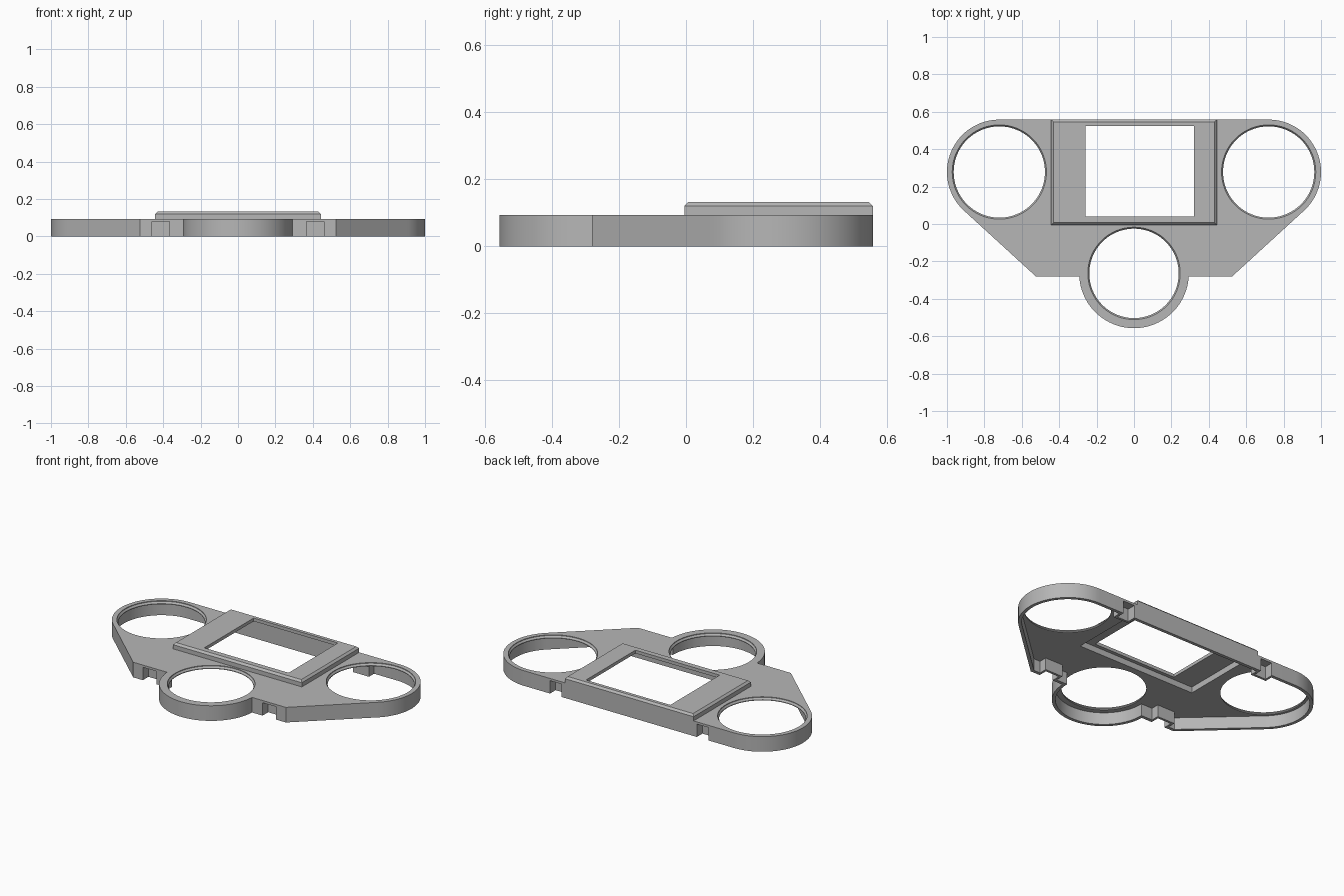
import bpy, bmesh
from math import sin, cos, radians, asin, sqrt

cube = bpy.data.objects.get("Cube")
if cube:
    bpy.data.objects.remove(cube, do_unlink=True)

grey = bpy.data.materials.new("matte grey")
grey.use_nodes = True
grey.diffuse_color = (0.47, 0.47, 0.47, 1)
grey.node_tree.nodes["Principled BSDF"].inputs["Base Color"].default_value = (0.47, 0.47, 0.47, 1)

TOP, UNDER, WALL = 0.094, 0.075, 0.02
SIDE = (0.72, 0.278, 0.28)       # side ring: x, y, radius
MID = (0, -0.264, 0.293)         # middle ring
CORNER = (0.525, -0.28)


def loft(name, *layers):
    """Solid through equal-length rings of (points, z)."""
    bm = bmesh.new()
    rings = [[bm.verts.new((x, y, z)) for x, y in pts] for pts, z in layers]
    bm.faces.new(rings[0][::-1])
    bm.faces.new(rings[-1])
    n = len(rings[0])
    for a, b in zip(rings, rings[1:]):
        for i in range(n):
            j = (i + 1) % n
            bm.faces.new((a[i], a[j], b[j], b[i]))
    bmesh.ops.recalc_face_normals(bm, faces=bm.faces[:])
    mesh = bpy.data.meshes.new(name)
    bm.to_mesh(mesh)
    bm.free()
    mesh.materials.append(grey)
    ob = bpy.data.objects.new(name, mesh)
    bpy.context.collection.objects.link(ob)
    return ob


def rect(x0, x1, y0, y1, inset=0):
    return [(x0 + inset, y0 + inset), (x1 - inset, y0 + inset),
            (x1 - inset, y1 - inset), (x0 + inset, y1 - inset)]


def box(name, x0, x1, y0, y1, z0, z1):
    return loft(name, (rect(x0, x1, y0, y1), z0), (rect(x0, x1, y0, y1), z1))


def arc(cx, cy, r, a0, a1, n):
    return [(cx + r * cos(radians(a0 + (a1 - a0) * i / n)),
             cy + r * sin(radians(a0 + (a1 - a0) * i / n))) for i in range(n + 1)]


def outline(w):
    """Outer contour moved inward by w: half of it, then mirrored."""
    mx, my, mr = MID
    edge = CORNER[1] + w
    end = asin((edge - my) / (mr - w)) * 180 / 3.14159265
    half = arc(mx, my, mr - w, -90, end, 32)
    half.append((CORNER[0] - 0.39 * w, edge))
    half += arc(SIDE[0], SIDE[1], SIDE[2] - w, -47.4, 90, 44)
    return half + [(-x, y) for x, y in reversed(half[1:])]


def combine(target, tool, operation):
    mod = target.modifiers.new(operation, "BOOLEAN")
    mod.operation, mod.solver, mod.object = operation, "EXACT", tool
    bpy.context.view_layer.objects.active = target
    bpy.ops.object.modifier_apply(modifier=mod.name)
    bpy.data.objects.remove(tool, do_unlink=True)


# Hollow shell, open underneath
body = loft("panel_housing", (outline(0), 0), (outline(0), TOP))
combine(body, loft("cavity", (outline(WALL), -0.1), (outline(WALL), UNDER)), "DIFFERENCE")

# Raised display bezel with chamfered rim
bezel = (-0.443, 0.443, -0.005, 0.558)
combine(body, loft("display_bezel", (rect(*bezel), 0.08), (rect(*bezel), 0.12),
                   (rect(*bezel, 0.012), 0.132)), "UNION")
combine(body, box("display_pocket", -0.41, 0.41, 0.018, 0.538, 0.03, 0.112), "DIFFERENCE")
combine(body, box("display_window", -0.26, 0.32, 0.04, 0.525, 0.02, 0.2), "DIFFERENCE")

# Clip recesses in the front and back walls, lined on the inside
for s in (-1, 1):
    for x, y, inward in ((0.412, CORNER[1], 1), (0.505, 0.558, -1)):
        x *= s
        half = 0.047 if inward > 0 else 0.04
        ys = sorted((y + inward * 0.01, y + inward * 0.07))
        combine(body, box("clip_lining", x - half - 0.014, x + half + 0.014, *ys, 0, 0.085), "UNION")
        ys = sorted((y - inward * 0.05, y + inward * 0.055))
        combine(body, box("clip_recess", x - half, x + half, *ys, -0.1, 0.08), "DIFFERENCE")

# Gauge openings with a slightly tapered lip
for cx, cy, r in ((-SIDE[0], SIDE[1], 0.252), (SIDE[0], SIDE[1], 0.252), (0, MID[1], 0.247)):
    rings = [(arc(cx, cy, rad, 0, 360, 96)[:-1], z)
             for rad, z in ((r - 0.008, -0.1), (r - 0.008, UNDER + 0.004), (r, TOP - 0.004), (r, 0.2))]
    combine(body, loft("gauge_opening", *rings), "DIFFERENCE")

bpy.ops.object.select_all(action="DESELECT")
body.select_set(True)
bpy.context.view_layer.objects.active = body
bpy.ops.object.shade_smooth_by_angle(angle=radians(25))
